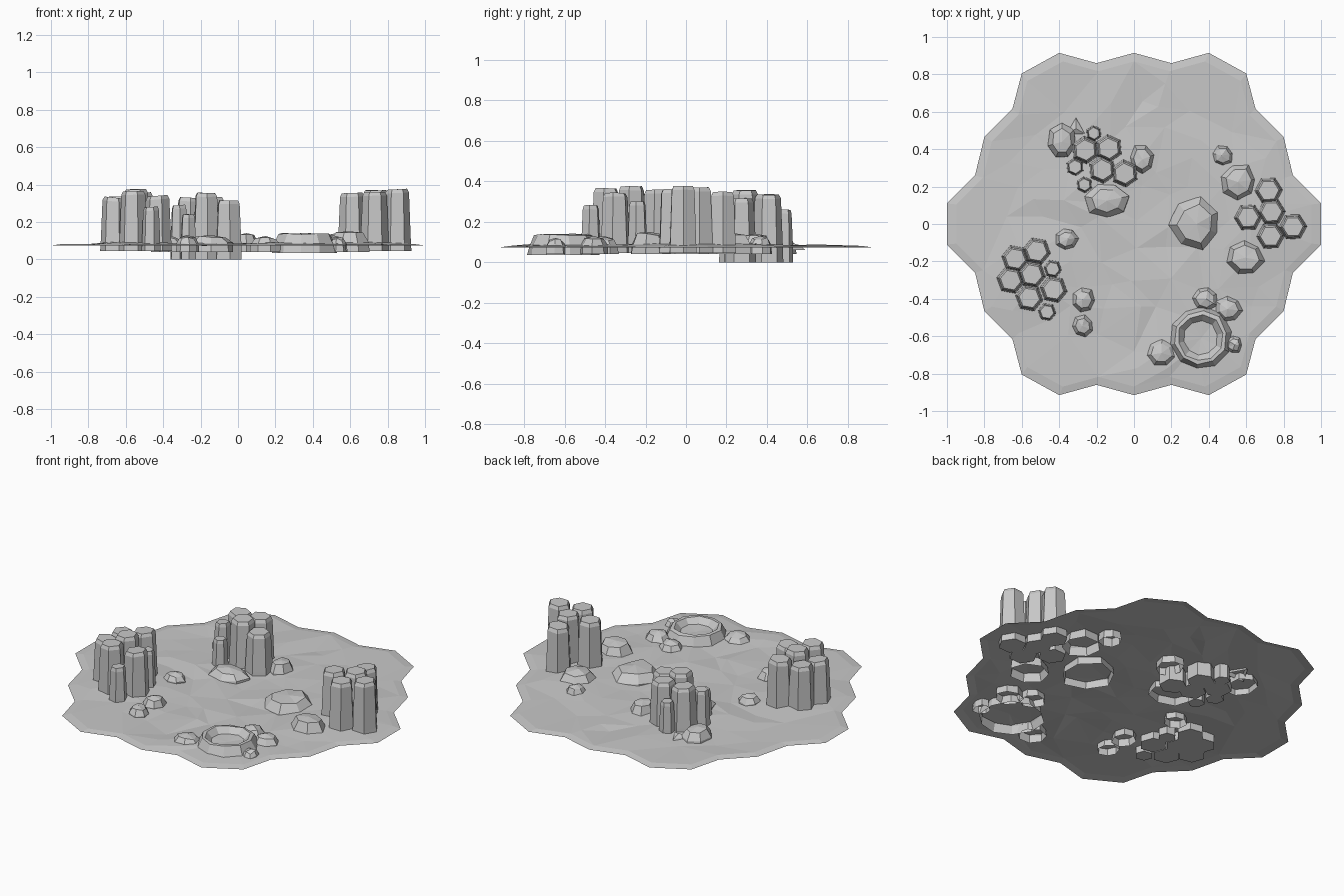
import bpy, bmesh, math, random
from mathutils import Vector
from mathutils.geometry import delaunay_2d_cdt

random.seed(4)
cube = bpy.data.objects.get("Cube")
if cube:
    bpy.data.objects.remove(cube)

stone = bpy.data.materials.new("grey stone")
stone.use_nodes = True
GREY = (0.58, 0.58, 0.58, 1)
stone.diffuse_color = GREY
stone.node_tree.nodes["Principled BSDF"].inputs["Base Color"].default_value = GREY


def finish(name, bm):
    mesh = bpy.data.meshes.new(name)
    bm.to_mesh(mesh)
    bm.free()
    mesh.materials.append(stone)
    obj = bpy.data.objects.new(name, mesh)
    bpy.context.collection.objects.link(obj)
    return obj


def loft(bm, centre, rings, sides, turn=0, jitter=0, stretch=1, tilt=0, floor=True, peak=None):
    """Stack rings of (radius, z) into a faceted solid; peak adds an apex."""
    x, y = centre
    wobble = [1 + random.uniform(-jitter, jitter) for _ in range(sides)]
    loops = []
    for i, (r, z) in enumerate(rings):
        loop = []
        for k in range(sides):
            a = turn + math.tau * k / sides
            rr = r * wobble[k] * (1 + random.uniform(-jitter, jitter) * 0.5)
            dx, dy = rr * math.cos(a), rr * math.sin(a) * stretch
            dz = 0 if i == 0 else tilt * dx + random.uniform(-jitter, jitter) * 0.08
            loop.append(bm.verts.new((x + dx, y + dy, z + dz)))
        loops.append(loop)
    for low, high in zip(loops, loops[1:]):
        for k in range(sides):
            n = (k + 1) % sides
            bm.faces.new((low[k], low[n], high[n], high[k]))
    if floor:
        bm.faces.new(loops[0][::-1])
    if peak is None:
        bm.faces.new(loops[-1])
    else:
        tip = bm.verts.new((x + random.uniform(-jitter, jitter) * 0.1, y, peak))
        for k in range(sides):
            bm.faces.new((loops[-1][k], loops[-1][(k + 1) % sides], tip))


def ground_height(x, y):
    z = 0.079 + random.uniform(-0.009, 0.007)
    for cx, cy, h, w in ((0.75, 0.05, 0.04, 0.15), (-0.57, -0.28, 0.03, 0.15),
                         (-0.15, 0.33, 0.015, 0.16), (0.36, -0.6, 0.01, 0.2),
                         (0.4, 0.28, 0.02, 0.1)):
        z += h * math.exp(-((x - cx) ** 2 + (y - cy) ** 2) / (2 * w * w))
    return z


# Ground sheet with a scalloped outline mirrored from one quarter
quarter = [(1, 0.11), (0.85, 0.26), (0.8, 0.465), (0.65, 0.615), (0.6, 0.805),
           (0.4, 0.915), (0.2, 0.86)]
half = quarter + [(0, 0.915)] + [(-x, y) for x, y in reversed(quarter)]
outline = half + [(x, -y) for x, y in reversed(half)]
count = len(outline)
points = [Vector(p) for p in outline] + [Vector(p) * 0.95 for p in outline]
heights = [0.074] * count + [0.081] * count
for i in range(-5, 6):
    for j in range(-5, 6):
        x = i * 0.165 + random.uniform(-0.05, 0.05)
        y = j * 0.16 + random.uniform(-0.05, 0.05)
        if math.hypot(x, y) < 0.8:
            points.append(Vector((x, y)))
            heights.append(ground_height(x, y))
edges = [(k, (k + 1) % count) for k in range(count)]
edges += [(a + count, b + count) for a, b in edges]
flat, _, tris, origin, _, _ = delaunay_2d_cdt(points, edges, [], 1, 1e-5)
bm = bmesh.new()
verts = [bm.verts.new((p.x, p.y, heights[origin[i][0]] if origin[i] else 0.08))
         for i, p in enumerate(flat)]
for tri in tris:
    if len({verts[i] for i in tri}) == 3:
        face = bm.faces.new([verts[i] for i in tri])
        face.normal_update()
        if face.normal.z < 0:
            face.normal_flip()
finish("ground", bm)


# Hexagonal column clusters: x, y, top radius, top height
def columns(name, bottom, turn, items):
    bm = bmesh.new()
    for x, y, r, top in items:
        rings = [(r * 1.27, bottom), (r * 1.22, 0.1), (r * 1.06, top - 0.02), (r * 0.9, top)]
        loft(bm, (x, y), rings, 6, math.radians(turn), 0.015, tilt=random.uniform(-0.1, 0.1))
    finish(name, bm)


R = 0.061
columns("left_front_columns", 0.045, -10, [
    (-0.635, -0.185, R, 0.335), (-0.52, -0.145, R, 0.355), (-0.66, -0.30, R, 0.33),
    (-0.545, -0.27, R, 0.375), (-0.56, -0.395, R, 0.365), (-0.43, -0.35, R, 0.34),
    (-0.435, -0.24, 0.04, 0.30), (-0.465, -0.47, 0.04, 0.28)])
columns("back_columns", 0, 35, [
    (-0.26, 0.395, R, 0.33), (-0.135, 0.405, R, 0.335), (-0.17, 0.29, R, 0.355),
    (-0.05, 0.27, R, 0.315), (-0.215, 0.485, 0.035, 0.26), (-0.315, 0.305, 0.04, 0.29),
    (-0.265, 0.21, 0.036, 0.24)])
columns("right_side_columns", 0.045, 2, [
    (0.72, 0.18, R, 0.345), (0.61, 0.035, R, 0.355), (0.735, 0.065, R, 0.37),
    (0.73, -0.065, R, 0.36), (0.85, -0.015, R, 0.375)])

# Loose rocks, open underneath: x, y, radius, stretch, top height
rocks = [
    (0.33, 0.0, 0.14, 1.0, 0.14), (0.56, 0.225, 0.105, 1.0, 0.145),
    (0.475, 0.365, 0.06, 1.0, 0.13), (0.595, -0.18, 0.105, 0.95, 0.15),
    (-0.385, 0.44, 0.075, 1.25, 0.135), (0.04, 0.345, 0.068, 1.2, 0.14),
    (-0.145, 0.125, 0.115, 0.85, 0.13), (-0.36, -0.08, 0.06, 1.0, 0.125),
    (-0.27, -0.405, 0.06, 1.1, 0.13), (-0.275, -0.545, 0.058, 1.0, 0.125),
    (0.38, -0.40, 0.07, 1.0, 0.125), (0.505, -0.455, 0.075, 0.95, 0.13),
    (0.535, -0.645, 0.045, 1.1, 0.12), (0.145, -0.69, 0.08, 0.95, 0.125)]
for n, (x, y, r, stretch, top) in enumerate(rocks, 1):
    bm = bmesh.new()
    rings = [(r * 1.04, 0.04), (r * 0.98, 0.085), (r * 0.68, top - 0.012)]
    loft(bm, (x, y), rings, 7, random.random(), 0.09, stretch, floor=False, peak=top)
    finish(f"rock_{n}", bm)

# Pointed slab beside the back columns
bm = bmesh.new()
loft(bm, (-0.31, 0.51), [(0.08, 0.06), (0.05, 0.085)], 3, math.pi / 2, floor=False, peak=0.1)
finish("pointed_slab", bm)

# Basin rock: raised rim around a shallow hollow
bm = bmesh.new()
loft(bm, (0.355, -0.61), [(0.175, 0.035), (0.165, 0.08), (0.14, 0.135), (0.12, 0.138),
                          (0.09, 0.105)], 10, 0.2, 0.05, 1.05, floor=False, peak=0.1)
finish("basin_rock", bm)
